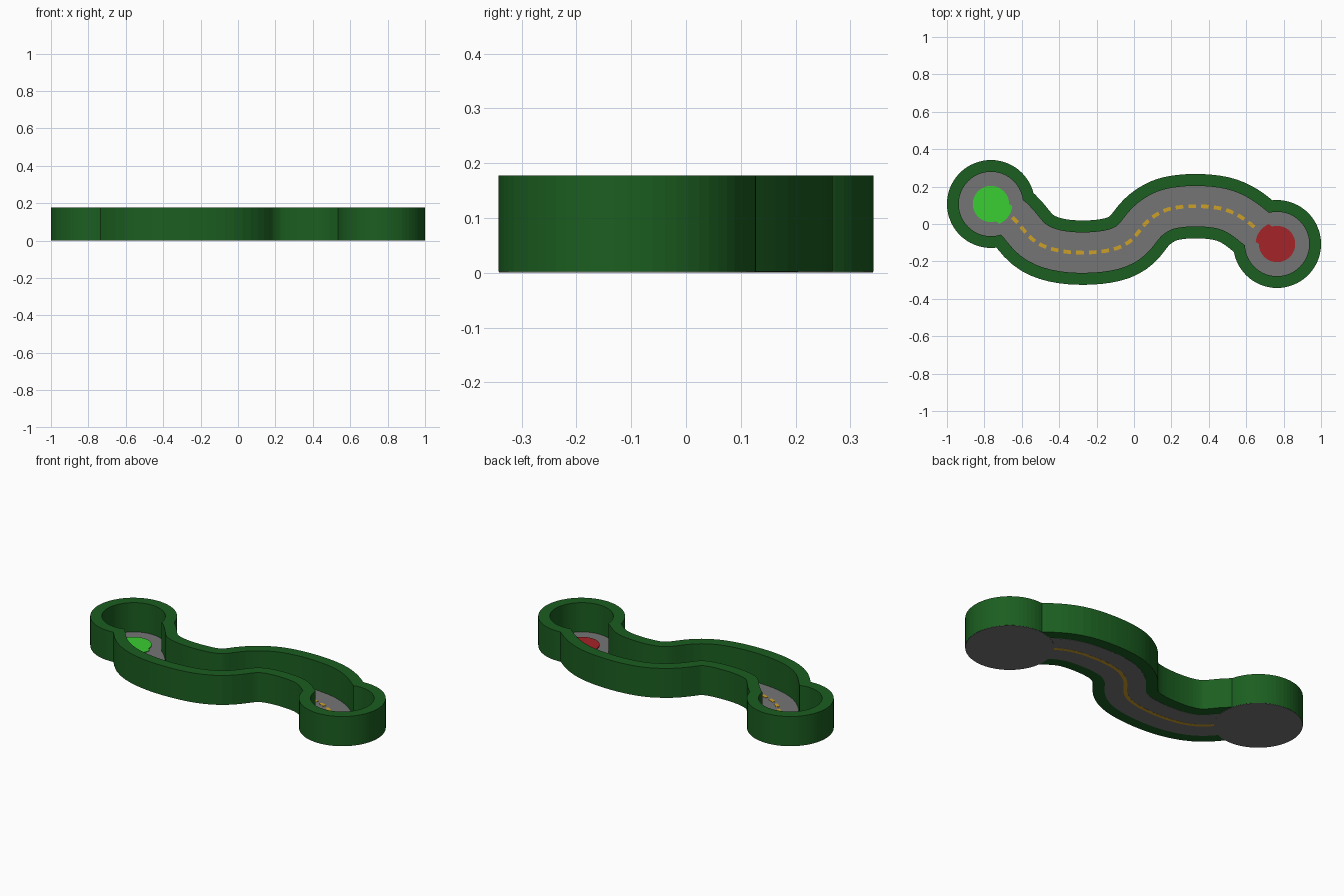
import bpy, bmesh, math
from mathutils import Vector

if "Cube" in bpy.data.objects:
    bpy.data.objects.remove(bpy.data.objects["Cube"])

PATH = [(-0.765, 0.107), (-0.645, 0.035), (-0.545, -0.085), (-0.42, -0.14), (-0.265, -0.154),
        (-0.11, -0.137), (-0.01, -0.085), (0.065, 0.01), (0.155, 0.07), (0.24, 0.09),
        (0.34, 0.096), (0.47, 0.083), (0.57, 0.04), (0.66, -0.03), (0.765, -0.107)]
START, END = Vector(PATH[0]), Vector(PATH[-1])
R_OUT, R_IN, W_OUT, W_IN, TOP = 0.235, 0.172, 0.172, 0.108, 0.178


def material(name, rgb):
    m = bpy.data.materials.new(name)
    lin = [(c / 255 / 12.92) if c < 11 else ((c / 255 + 0.055) / 1.055) ** 2.4 for c in rgb]
    m.diffuse_color = (*lin, 1)
    m.use_nodes = True
    m.node_tree.nodes["Principled BSDF"].inputs["Base Color"].default_value = m.diffuse_color
    return m


HEDGE = material("hedge_green", (27, 94, 32))
ASPHALT = material("asphalt", (117, 117, 117))
LINE = material("line_yellow", (205, 160, 40))
GO = material("start_green", (58, 205, 50))
STOP = material("finish_red", (165, 35, 40))


def smooth_path(pts, steps=4):
    p = [Vector(q) for q in pts]
    p = [2 * p[0] - p[1]] + p + [2 * p[-1] - p[-2]]
    out = []
    for i in range(1, len(p) - 2):
        a, b, c, d = p[i - 1:i + 3]
        for k in range(steps):
            t = k / steps
            out.append(0.5 * (2 * b + (c - a) * t + (2 * a - 5 * b + 4 * c - d) * t * t
                              + (3 * b - a - 3 * c + d) * t ** 3))
    out.append(p[-2])
    for _ in range(2):
        out = [out[0]] + [(out[i - 1] + 2 * out[i] + out[i + 1]) / 4
                          for i in range(1, len(out) - 1)] + [out[-1]]
    return out


CENTRE = smooth_path(PATH)


def ribbon(pts, half):
    """Closed outline of a strip following pts."""
    left, right = [], []
    for i, p in enumerate(pts):
        t = (pts[min(i + 1, len(pts) - 1)] - pts[max(i - 1, 0)]).normalized()
        n = Vector((-t.y, t.x)) * half
        left.append(p + n)
        right.append(p - n)
    return right + left[::-1]


def circle(c, r, n=64):
    return [c + Vector((math.cos(a), math.sin(a))) * r
            for a in (2 * math.pi * i / n for i in range(n))]


def prisms(name, outlines, z0, z1, mat):
    """Extrude each outline between z0 and z1 into one object."""
    bm = bmesh.new()
    for o in outlines:
        lo = [bm.verts.new((p.x, p.y, z0)) for p in o]
        hi = [bm.verts.new((p.x, p.y, z1)) for p in o]
        bm.faces.new(lo[::-1])
        bm.faces.new(hi)
        for i in range(len(o)):
            j = (i + 1) % len(o)
            bm.faces.new((lo[i], lo[j], hi[j], hi[i]))
    me = bpy.data.meshes.new(name)
    bm.to_mesh(me)
    bm.free()
    me.materials.append(mat)
    ob = bpy.data.objects.new(name, me)
    bpy.context.collection.objects.link(ob)
    return ob


def boolean(ob, outline, z0, z1, op):
    cutter = prisms("cutter", [outline], z0, z1, HEDGE)
    cutter.hide_render = True
    mod = ob.modifiers.new("bool", 'BOOLEAN')
    mod.operation, mod.solver, mod.object = op, 'EXACT', cutter
    bpy.context.view_layer.objects.active = ob
    bpy.ops.object.modifier_apply(modifier=mod.name)
    bpy.data.objects.remove(cutter)


# Boundary wall: solid outline with the track hollowed out
wall = prisms("boundary_wall", [ribbon(CENTRE, W_OUT)], 0.002, TOP, HEDGE)
for c in (START, END):
    boolean(wall, circle(c, R_OUT), 0.002, TOP, 'UNION')
boolean(wall, ribbon(CENTRE, W_IN), -0.1, 0.3, 'DIFFERENCE')
for c in (START, END):
    boolean(wall, circle(c, R_IN), -0.1, 0.3, 'DIFFERENCE')

# Floors
prisms("start_floor", [circle(START, R_OUT - 0.001)], 0, 0.003, ASPHALT)
prisms("finish_floor", [circle(END, R_OUT - 0.001)], 0, 0.003, ASPHALT)
prisms("road_floor", [ribbon(CENTRE, W_IN + 0.001)], 0.001, 0.0045, ASPHALT)


# Start and finish spots, bulging a little towards the road
def spot(name, c, angle, mat):
    pts = []
    for i in range(64):
        a = 2 * math.pi * i / 64
        d = abs((a - angle + math.pi) % (2 * math.pi) - math.pi)
        r = 0.097 + (0.018 if d < 0.6 else 0)
        pts.append(c + Vector((math.cos(a), math.sin(a))) * r)
    prisms(name, [pts], 0.002, 0.0085, mat)


spot("start_spot", START, math.radians(-38), GO)
spot("finish_spot", END, math.radians(142), STOP)

# Centre line: dashes above, continuous strip underneath
dist = [0]
for a, b in zip(CENTRE, CENTRE[1:]):
    dist.append(dist[-1] + (b - a).length)


def at(s):
    i = max(k for k in range(len(dist) - 1) if dist[k] <= s)
    return CENTRE[i].lerp(CENTRE[i + 1], (s - dist[i]) / (dist[i + 1] - dist[i]))


s0, s1, count = 0.135, dist[-1] - 0.125, 22
step = (s1 - s0) / count
dashes = [ribbon([at(s0 + step * (k + f)) for f in (0.0, 0.3, 0.6)], 0.01) for k in range(count)]
prisms("centre_dashes", dashes, 0.003, 0.0065, LINE)
under = [at(s0 + (s1 - s0) * i / 60) for i in range(61)]
prisms("underside_line", [ribbon(under, 0.01)], 0.0003, 0.002, LINE)
